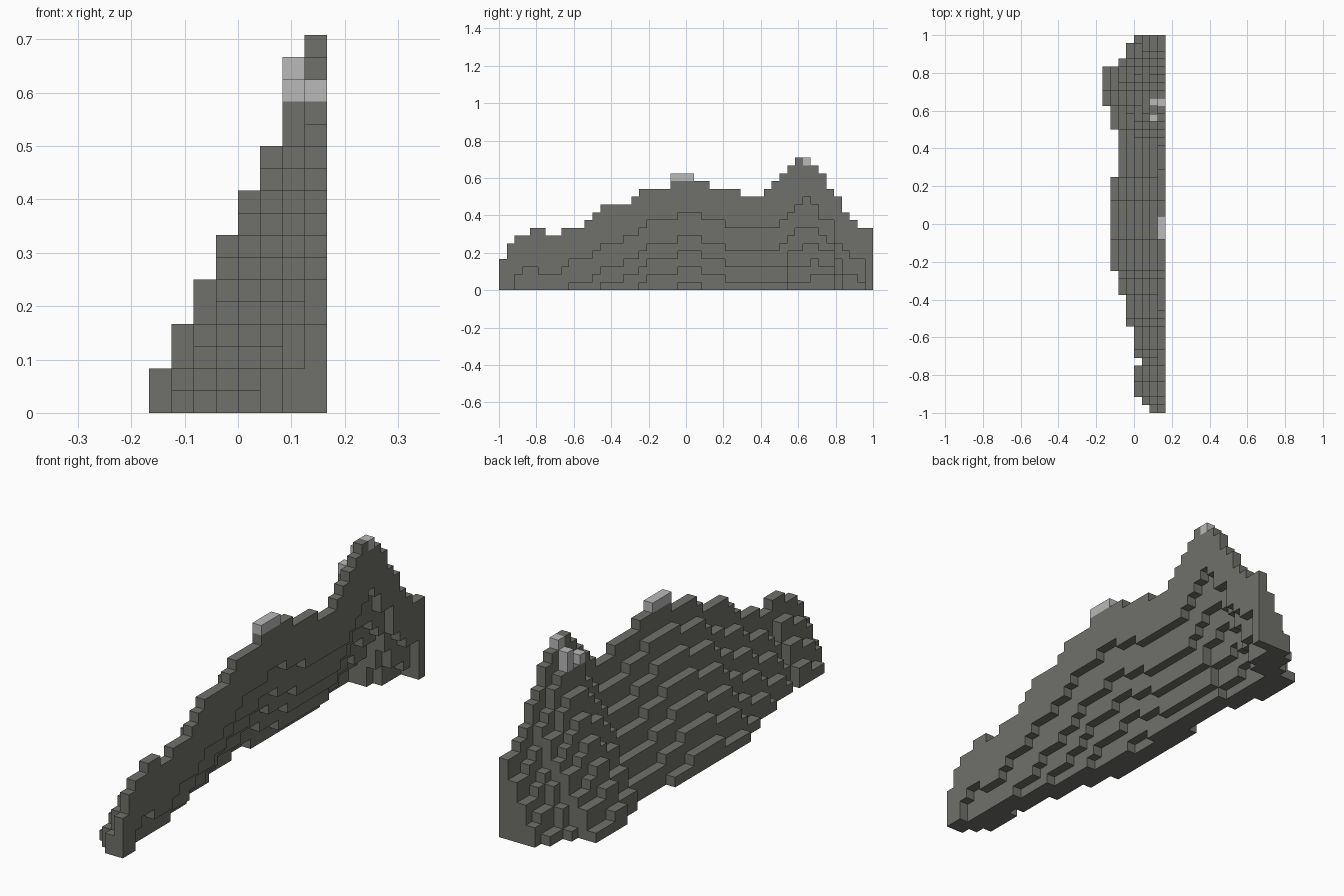
import bpy
import bmesh

cube = bpy.data.objects.get("Cube")
if cube:
    bpy.data.objects.remove(cube)

CELL = 1 / 24
LAYERS = 8

# Ridge height and slope depth in cells, one base-36 character per slice, front to back
ridge = [int(c, 36) for c in "4677887788" + "89abbbbc" + "dddd" + "eeeee" + "dddd"
         + "cccdefghhg" + "fdca988"]
depth = [int(c) for c in "23" + "4" * 4 + "3" + "4" * 4 + "5" * 4 + "6" * 3 + "7" * 12
         + "6" * 6 + "7" * 3 + "8" * 5 + "6" + "55" + "4"]
COUNT = len(ridge)


def height(layer, i):
    """Height of one layer of the slope; layer 0 is the ridge wall."""
    if not 0 <= i < COUNT or layer >= depth[i]:
        return 0
    return ridge[i] * (depth[i] - layer) // depth[i]


def hollow(layer, i):
    """Height of the hollow behind the slope, which is two cells thick."""
    top = min(height(layer + 2, j) for j in (i - 1, i, i + 1))
    return max(0, top - (layer > 0))


def material(name, color):
    mat = bpy.data.materials.new(name)
    mat.use_nodes = True
    mat.diffuse_color = color
    mat.node_tree.nodes["Principled BSDF"].inputs["Base Color"].default_value = color
    return mat


def build_cells(name, cells, mat):
    """Join cells into one blocky mesh that keeps only the outer faces."""
    bm = bmesh.new()
    verts = {}

    def corner(p):
        key = tuple(p)
        if key not in verts:
            a, b, c = key
            verts[key] = bm.verts.new(((LAYERS / 2 - a) * CELL, (b - COUNT / 2) * CELL, c * CELL))
        return verts[key]

    for cell in sorted(cells):
        for axis in range(3):
            for side in (0, 1):
                near = list(cell)
                near[axis] += 2 * side - 1
                if tuple(near) in cells:
                    continue
                u, v = (axis + 1) % 3, (axis + 2) % 3
                loop = []
                for du, dv in ((0, 0), (1, 0), (1, 1), (0, 1)):
                    p = list(cell)
                    p[axis] += side
                    p[u] += du
                    p[v] += dv
                    loop.append(corner(p))
                # The layer axis runs towards -x, so the winding is mirrored
                bm.faces.new(loop if side == 0 else loop[::-1])
    mesh = bpy.data.meshes.new(name)
    bm.to_mesh(mesh)
    bm.free()
    mesh.materials.append(mat)
    obj = bpy.data.objects.new(name, mesh)
    bpy.context.collection.objects.link(obj)


# Snow caps: long hump, peak and its shoulder
snow = {(0, i, 14) for i in (22, 23, 24)}
snow |= {(0, 39, 16), (1, 39, 15), (1, 39, 14), (1, 37, 14)}

# Stepped rock shell with its hollow back, and the ledge under the shoulder snow
rock = {(k, i, z) for k in range(LAYERS) for i in range(COUNT)
        for z in range(hollow(k, i), height(k, i))}
rock.add((1, 37, 13))
rock -= snow

build_cells("mountain_rock", rock, material("stone grey", (0.16, 0.16, 0.145, 1)))
build_cells("snow_caps", snow, material("snow grey", (0.48, 0.49, 0.48, 1)))
